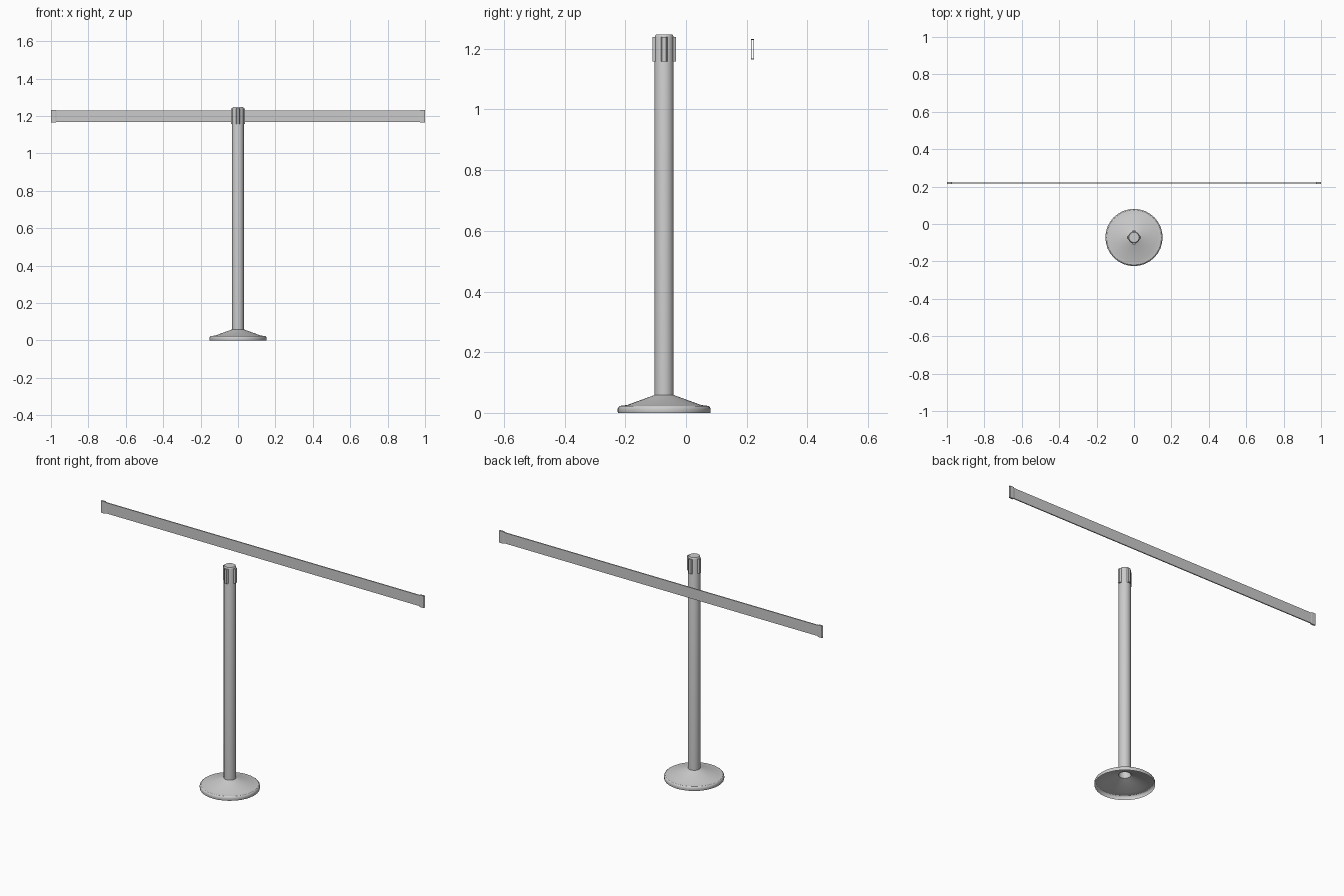
import bpy, math

if "Cube" in bpy.data.objects:
    bpy.data.objects.remove(bpy.data.objects["Cube"])

CY = -0.072      # post axis in y
BELT_Y = 0.2195  # belt centre in y
SIDES = 32


def make_mesh(name, verts, faces, smooth=True):
    me = bpy.data.meshes.new(name)
    me.from_pydata(verts, [], faces)
    me.update()
    ob = bpy.data.objects.new(name, me)
    bpy.context.collection.objects.link(ob)
    if smooth:
        bpy.ops.object.select_all(action='DESELECT')
        ob.select_set(True)
        bpy.context.view_layer.objects.active = ob
        bpy.ops.object.shade_smooth_by_angle(angle=math.radians(30))
    return ob


def lathe(name, profile, cap_top=False):
    """Open shell turned around the post axis, profile listed bottom to top."""
    verts, faces = [], []
    for r, z in profile:
        for i in range(SIDES):
            a = 2 * math.pi * i / SIDES
            verts.append((r * math.cos(a), CY + r * math.sin(a), z))
    for j in range(len(profile) - 1):
        for i in range(SIDES):
            k = (i + 1) % SIDES
            faces.append((j * SIDES + i, j * SIDES + k,
                          (j + 1) * SIDES + k, (j + 1) * SIDES + i))
    if cap_top:
        start = (len(profile) - 1) * SIDES
        faces.append(tuple(range(start, start + SIDES)))
    return make_mesh(name, verts, faces)


# Base: hollow weighted foot with rounded rim and conical top
lathe("base", [(0.152, 0.0), (0.153, 0.004), (0.153, 0.014), (0.151, 0.019),
               (0.146, 0.023), (0.122, 0.026), (0.031, 0.059)])

# Post: open at the bottom, bevelled cap at the top
lathe("post", [(0.031, 0.057), (0.031, 1.239), (0.0295, 1.244), (0.027, 1.247)],
      cap_top=True)


# Belt slots: four tapered ribs around the head
def rib(name, angle):
    outline = [(0.029, -0.011), (0.0385, -0.0065), (0.0385, 0.0065), (0.029, 0.011)]
    c, s = math.cos(angle), math.sin(angle)
    verts = [(r * c - t * s, CY + r * s + t * c, z)
             for z in (1.158, 1.239) for r, t in outline]
    faces = [(3, 2, 1, 0), (4, 5, 6, 7)]
    faces += [(i, (i + 1) % 4, (i + 1) % 4 + 4, i + 4) for i in range(4)]
    make_mesh(name, verts, faces, smooth=False)


for n in range(4):
    rib(f"belt_slot_{n + 1}", n * math.pi / 2)

# Belt: thin open sleeve flaring into a clip at each end
half = [(1.0, 0.0045, 0.0335), (0.975, 0.0045, 0.0335), (0.970, 0.003, 0.030)]
sections = [(-x, t, h) for x, t, h in half] + half[::-1]
verts, faces = [], []
for x, t, h in sections:
    verts += [(x, BELT_Y + sy * t, 1.1985 + sz * h)
              for sy, sz in ((-1, -1), (1, -1), (1, 1), (-1, 1))]
for j in range(len(sections) - 1):
    for i in range(4):
        k = (i + 1) % 4
        faces.append((4 * j + i, 4 * j + 4 + i, 4 * j + 4 + k, 4 * j + k))
belt = make_mesh("belt", verts, faces, smooth=False)

# Make the belt surface face outwards
import bmesh
bm = bmesh.new()
bm.from_mesh(belt.data)
bmesh.ops.recalc_face_normals(bm, faces=bm.faces)
bm.to_mesh(belt.data)
bm.free()
